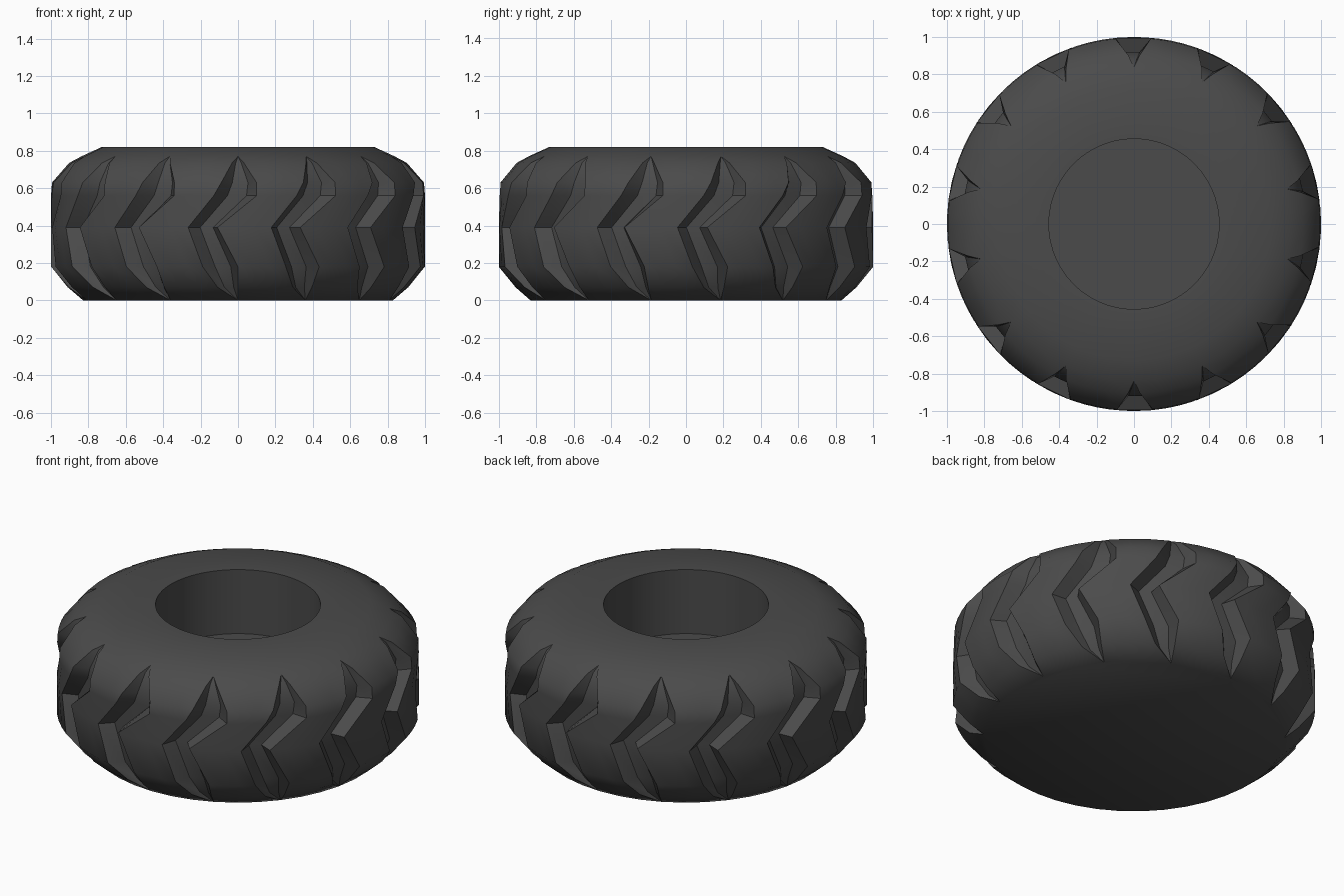
import bpy, bmesh, math

if "Cube" in bpy.data.objects:
    bpy.data.objects.remove(bpy.data.objects["Cube"])

N = 14                       # tread lugs around the tire
STEP = 2 * math.pi / N
HOLE_R, TOP_Z, FLOOR_Z = 0.455, 0.82, 0.43

rubber = bpy.data.materials.new("dark_rubber")
rubber.diffuse_color = (0.07, 0.07, 0.07, 1)
rubber.use_nodes = True
rubber.node_tree.nodes["Principled BSDF"].inputs["Base Color"].default_value = rubber.diffuse_color

# tread rows: z, lug radius, groove radius, groove left and right angle
ROWS = [
    (0.82, 0.73, 0.73, -0.06, 0.06),
    (0.77, 0.84, 0.84, 0.0, 0.0),
    (0.735, 0.905, 0.875, -0.035, 0.035),
    (0.63, 0.995, 0.92, -0.09, 0.10),
    (0.56, 1.0, 0.92, -0.13, 0.10),
    (0.39, 1.0, 0.92, -0.27, -0.11),
    (0.18, 1.0, 0.92, -0.19, 0.0),
    (0.07, 0.91, 0.865, -0.12, 0.0),
    (0.0, 0.83, 0.83, 0.0, 0.0),
]

bm = bmesh.new()


def ring(z, r_lug, r_groove, left, right):
    """One closed loop of points that follows the lugs and grooves."""
    w = right - left
    lug = left + STEP - right
    cols = [(left, r_lug), (left + 0.3 * w, r_groove), (right - 0.22 * w, r_groove), (right, r_lug),
            (right + lug / 3, r_lug), (right + lug * 2 / 3, r_lug)]
    verts = []
    for k in range(N):
        for a, r in cols:
            t = -math.pi / 2 + k * STEP + a
            verts.append(bm.verts.new((r * math.cos(t), r * math.sin(t), z)))
    return verts


# centre well, upper side wall and tread, from the inside out
loops = [ring(FLOOR_Z, HOLE_R, HOLE_R, -0.075, 0.15), ring(TOP_Z, HOLE_R, HOLE_R, -0.075, 0.15)]
loops += [ring(*row) for row in ROWS]
for a, b in zip(loops, loops[1:]):
    n = len(a)
    for i in range(n):
        j = (i + 1) % n
        bm.faces.new((a[i], b[i], b[j], a[j]))

# floor of the well and closed underside
bm.faces.new(loops[0])
bm.faces.new(loops[-1])
bmesh.ops.remove_doubles(bm, verts=bm.verts, dist=0.0005)
bmesh.ops.recalc_face_normals(bm, faces=bm.faces)

mesh = bpy.data.meshes.new("tire")
bm.to_mesh(mesh)
bm.free()
mesh.materials.append(rubber)
tire = bpy.data.objects.new("tire", mesh)
bpy.context.collection.objects.link(tire)
bpy.context.view_layer.objects.active = tire
tire.select_set(True)
bpy.ops.object.shade_smooth_by_angle(angle=math.radians(42))
